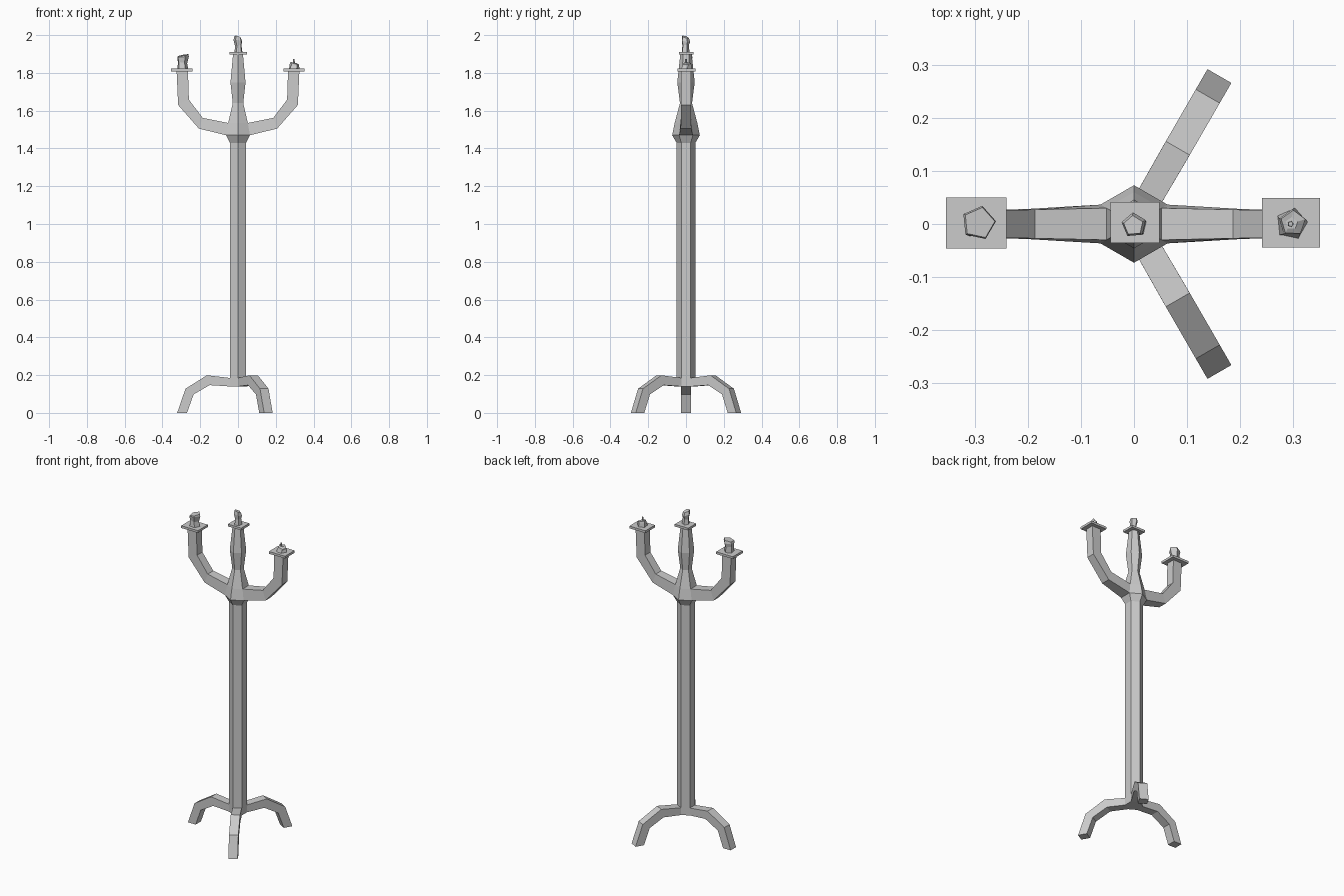
import bpy, bmesh
from math import cos, sin, pi
from mathutils import Matrix

if "Cube" in bpy.data.objects:
    bpy.data.objects.remove(bpy.data.objects["Cube"])


def loft(name, rings):
    """Skin a closed solid through rings of equal point count."""
    bm = bmesh.new()
    loops = [[bm.verts.new(p) for p in r] for r in rings]
    n = len(loops[0])
    for a, b in zip(loops, loops[1:]):
        for i in range(n):
            j = (i + 1) % n
            bm.faces.new((a[i], a[j], b[j], b[i]))
    bm.faces.new(loops[0][::-1])
    bm.faces.new(loops[-1])
    bmesh.ops.recalc_face_normals(bm, faces=bm.faces[:])
    me = bpy.data.meshes.new(name)
    bm.to_mesh(me)
    bm.free()
    ob = bpy.data.objects.new(name, me)
    bpy.context.collection.objects.link(ob)
    return ob


def ring(n, r, z, cx=0, cy=0, turn=0, tilt_x=0, tilt_y=0):
    pts = []
    for i in range(n):
        a = turn + 2 * pi * i / n
        x, y = r * cos(a), r * sin(a)
        pts.append((cx + x, cy + y, z + tilt_x * x + tilt_y * y))
    return pts


def strut(name, sections, angle):
    """Bent bar: each section is upper (x, z), lower (x, z), upper and lower half width."""
    rings = [[(ux, -wu, uz), (ux, wu, uz), (lx, wl, lz), (lx, -wl, lz)]
             for ux, uz, lx, lz, wu, wl in sections]
    ob = loft(name, rings)
    ob.data.transform(Matrix.Rotation(angle, 4, 'Z'))
    return ob


def box(name, x0, x1, y0, y1, z0, z1):
    return loft(name, [[(x0, y0, z), (x1, y0, z), (x1, y1, z), (x0, y1, z)] for z in (z0, z1)])


# hexagonal column with flared hub and waisted top
column = [(0.14, .05), (0.185, .05), (1.43, .05), (1.47, .073), (1.535, .06),
          (1.64, .032), (1.75, .046), (1.90, .030)]
loft("column", [ring(6, r, z, turn=pi / 2) for z, r in column])

# three bent legs
leg = [(.02, .185, .02, .14, .025, .025), (.043, .185, .043, .14, .025, .025),
       (.165, .199, .15, .147, .026, .026), (.278, .128, .235, .098, .026, .026),
       (.322, 0, .27, 0, .026, .026)]
for i, a in enumerate((pi, pi / 3, -pi / 3)):
    strut(f"leg_{i + 1}", leg, a)

# two curved arms
arm = [(.02, 1.53, .02, 1.47, .03, .036), (.052, 1.535, .063, 1.47, .030, .0365),
       (.187, 1.562, .207, 1.505, .027, .028), (.26, 1.658, .317, 1.63, .026, .026),
       (.265, 1.812, .325, 1.812, .026, .026)]
strut("right_arm", arm, 0)
strut("left_arm", arm, pi)

# drip plates
box("left_plate", -.354, -.24, -.046, .05, 1.808, 1.822)
box("right_plate", .241, .351, -.044, .049, 1.808, 1.822)
box("centre_plate", -.044, .048, -.036, .041, 1.897, 1.911)

# melted five-sided candle stubs
loft("left_candle", [
    ring(5, .030, 1.82, -.293, 0, .2),
    ring(5, .026, 1.855, -.295, .002, .15, -.15),
    ring(5, .033, 1.882, -.293, .002, .1, .1, -.1),
    ring(5, .030, 1.893, -.292, .002, .1, .2, .1)])
loft("right_candle", [
    ring(5, .031, 1.82, .297, 0, .1),
    ring(5, .026, 1.84, .298, .002, .3, -.2, .1),
    ring(5, .024, 1.850, .300, .002, .3, -.3, .1),
    ring(5, .012, 1.853, .297, .001, .3)])
loft("right_wick", [ring(5, .006, 1.845, .295, 0), ring(5, .005, 1.874, .295, 0)])
loft("centre_candle", [
    ring(5, .022, 1.91, .003, -.003, .4),
    ring(5, .018, 1.945, .002, -.003, .5, .2),
    ring(5, .024, 1.970, .0, -.002, .4, -.2, -.2),
    ring(5, .019, 1.990, -.001, -.003, .4, -.3, -.3)])
